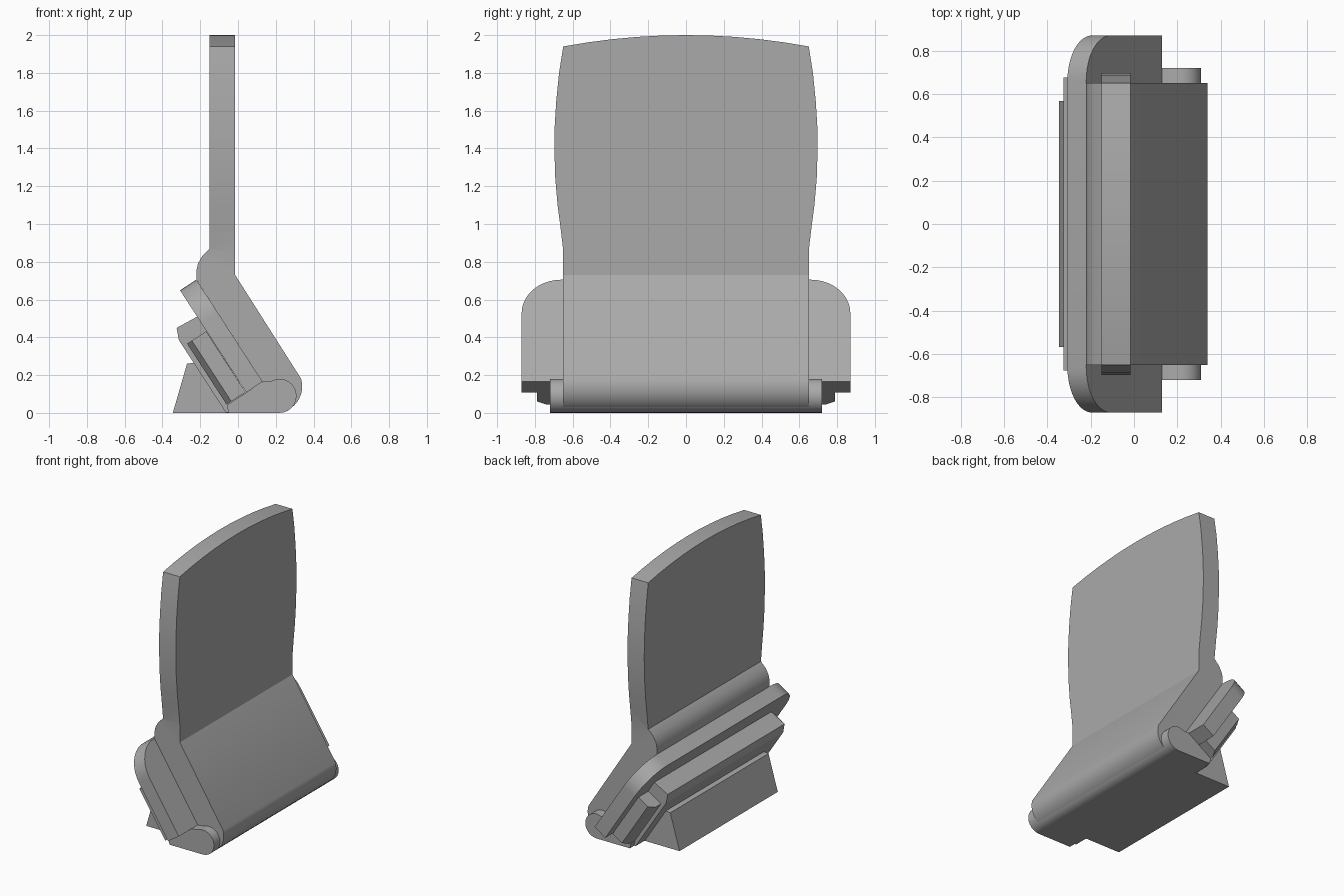
import bpy, bmesh
from math import sin, cos, pi
from mathutils import Vector

cube = bpy.data.objects.get("Cube")
if cube:
    bpy.data.objects.remove(cube, do_unlink=True)

grey = bpy.data.materials.new("plain grey")
grey.use_nodes = True
colour = (0.4, 0.4, 0.4, 1)
grey.diffuse_color = colour
grey.node_tree.nodes["Principled BSDF"].inputs["Base Color"].default_value = colour


def slab(name, points, offset):
    """Extrude a flat outline of 3D points along an offset."""
    bm = bmesh.new()
    face = bm.faces.new([bm.verts.new(p) for p in points])
    new = bmesh.ops.extrude_face_region(bm, geom=[face])["geom"]
    verts = [v for v in new if isinstance(v, bmesh.types.BMVert)]
    bmesh.ops.translate(bm, verts=verts, vec=offset)
    if face.is_valid and len(bm.faces) == len(points) + 1:
        bm.faces.new([v for v in bm.verts if v not in verts])
    bmesh.ops.recalc_face_normals(bm, faces=bm.faces)
    mesh = bpy.data.meshes.new(name)
    bm.to_mesh(mesh)
    bm.free()
    mesh.materials.append(grey)
    obj = bpy.data.objects.new(name, mesh)
    bpy.context.collection.objects.link(obj)
    return obj


def prism(name, profile, half):
    """Extrude an x-z profile symmetrically along y."""
    return slab(name, [(x, -half, z) for x, z in profile], (0, 2 * half, 0))


def activate(obj):
    bpy.ops.object.select_all(action='DESELECT')
    obj.select_set(True)
    bpy.context.view_layer.objects.active = obj


def arc(cx, cz, r, start, end, steps):
    angles = [start + (end - start) * i / steps for i in range(steps + 1)]
    return [(cx + r * cos(a), cz + r * sin(a)) for a in angles]


# Body and upright panel: side profile trimmed to the curved front outline
body = prism("body_and_panel", [
    (-0.15, 2.1), (-0.15, 0.87), (-0.19, 0.83), (-0.212, 0.79), (-0.221, 0.75),
    (-0.22, 0.705), (0.13, 0.165), (-0.05, 0.03), (-0.05, 0)]
    + arc(0.2, 0.14, 0.14, -pi / 2, 0.3, 10)
    + [(-0.015, 0.73), (-0.015, 2.1)], 0.8)
side = [(0.65, -0.1), (0.65, 0.86), (0.664, 0.98), (0.68, 1.1), (0.692, 1.24),
        (0.697, 1.4), (0.695, 1.52), (0.687, 1.65), (0.672, 1.8), (0.65, 1.94)]
top = [(0.65 - 0.13 * i, 2 - 0.06 * (1 - i / 5) ** 2) for i in range(1, 10)]
outline = side + top + [(-y, z) for y, z in reversed(side)]
cutter = slab("outline_cutter", [(-1, y, z) for y, z in outline], (2, 0, 0))
cutter.hide_render = True
trim = body.modifiers.new("trim", 'BOOLEAN')
trim.operation = 'INTERSECT'
trim.solver = 'EXACT'
trim.object = cutter
activate(body)
bpy.ops.object.modifier_apply(modifier=trim.name)
bpy.data.objects.remove(cutter, do_unlink=True)

# Hinge roller with a flat tail
roller = prism("hinge_roller", [(-0.06, 0.04), (-0.05, 0)]
               + arc(0.22, 0.09, 0.09, -pi / 2, pi * 0.65, 14)
               + [(0.13, 0.165)], 0.72)

# Slanted directions shared by the backing layers
up = Vector((-0.545, 0, 0.84))
out = Vector((-0.84, 0, -0.545))
along = Vector((0, 1, 0))

# Flange with rounded upper corners
corner = arc(0.66, 0.433, 0.21, 0, pi / 2, 10)
half_flange = [(0.87, 0)] + corner
flange_outline = half_flange + [(-y, s) for y, s in reversed(half_flange)]
foot = Vector((0.13, 0, 0.165))
flange = slab("rounded_flange", [foot + along * y + up * s for y, s in flange_outline],
              out * 0.103)

# Middle layer with chamfered side edges
foot = Vector((0.04, 0, 0.11))
half_rail = [(0.79, 0), (0.79, 0.09), (0.74, 0.12)]
section = half_rail + [(-y, d) for y, d in reversed(half_rail)]
rails = slab("side_rails", [foot + along * y + out * d for y, d in section], up * 0.383)

# Clamp bar and supporting foot
prism("clamp_bar", [(0.04, 0.11), (-0.215, 0.51), (-0.325, 0.45), (-0.313, 0.385),
                    (-0.235, 0.265), (-0.065, 0.003), (0, 0.003)], 0.675)
prism("support_wedge", [(-0.345, 0), (-0.27, 0.26), (-0.235, 0.265), (0, 0.1), (0, 0)], 0.567)

# Smooth only the curved parts
for obj in (body, roller, flange):
    activate(obj)
    bpy.ops.object.shade_smooth_by_angle(angle=0.5)
